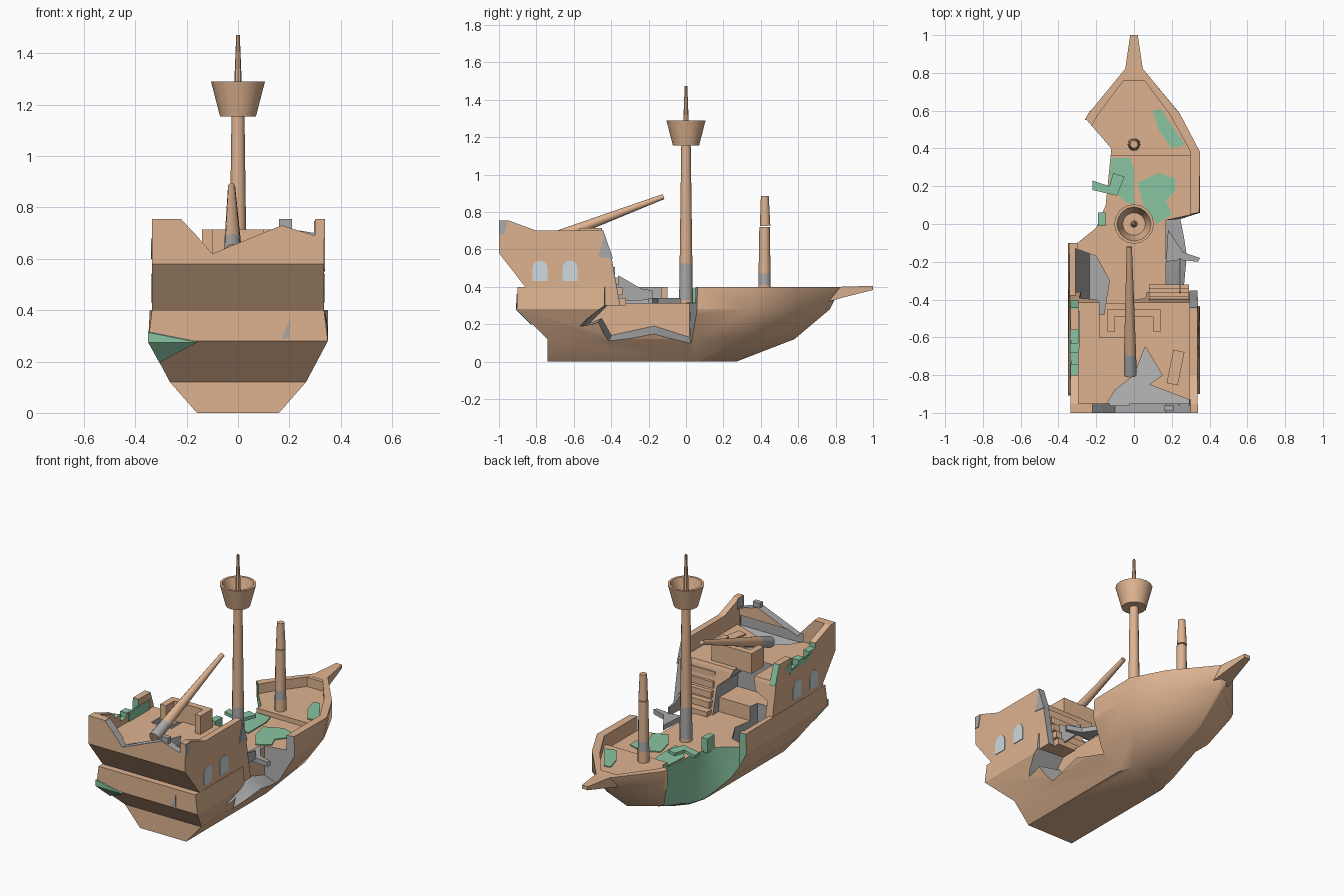
import bpy, bmesh, math
from mathutils import Vector, Matrix

if "Cube" in bpy.data.objects:
    bpy.data.objects.remove(bpy.data.objects["Cube"])

def material(name, rgb):
    m = bpy.data.materials.new(name)
    m.diffuse_color = (*rgb, 1)
    m.use_nodes = True
    m.node_tree.nodes["Principled BSDF"].inputs["Base Color"].default_value = m.diffuse_color
    return m

MATS = [material("wood", (0.73, 0.45, 0.28)), material("moss_green", (0.25, 0.56, 0.36)),
        material("weathered_grey", (0.40, 0.40, 0.41)), material("window_glass", (0.62, 0.70, 0.74))]
WOOD, MOSS, GREY, GLASS = range(4)

def finish(name, bm):
    bmesh.ops.recalc_face_normals(bm, faces=bm.faces)
    me = bpy.data.meshes.new(name)
    bm.to_mesh(me)
    bm.free()
    for m in MATS:
        me.materials.append(m)
    ob = bpy.data.objects.new(name, me)
    bpy.context.collection.objects.link(ob)
    return ob

def loft(name, rings, side=WOOD, cap=WOOD):
    """Closed skin through rings of points; side is one index or one per gap."""
    bm = bmesh.new()
    vs = [[bm.verts.new(p) for p in r] for r in rings]
    n = len(rings[0])
    for k in range(len(rings) - 1):
        for i in range(n):
            j = (i + 1) % n
            f = bm.faces.new((vs[k][i], vs[k][j], vs[k + 1][j], vs[k + 1][i]))
            f.material_index = side[k] if isinstance(side, list) else side
    for r in (vs[0], vs[-1]):
        bm.faces.new(r).material_index = cap
    return finish(name, bm)

def prism(name, poly, axis, lo, hi, side=WOOD, cap=None):
    """Extrude a flat outline along x, y or z."""
    def place(a, b, h):
        return {'x': (h, a, b), 'y': (a, h, b), 'z': (a, b, h)}[axis]
    return loft(name, [[place(a, b, h) for a, b in poly] for h in (lo, hi)],
                side, side if cap is None else cap)

def box(name, x0, x1, y0, y1, z0, z1, mat=WOOD):
    return prism(name, [(x0, y0), (x1, y0), (x1, y1), (x0, y1)], 'z', z0, z1, mat)

def pole(name, base, top, sections, seg=12, mats=WOOD):
    """Turned part along base->top; sections are (distance, radius)."""
    base, d = Vector(base), Vector(top) - Vector(base)
    rot = d.to_track_quat('Z', 'Y')
    rings = [[base + rot @ Vector((r * math.cos(i * math.tau / seg), r * math.sin(i * math.tau / seg), h))
              for i in range(seg)] for h, r in sections]
    return loft(name, rings, mats)

def carve(ob, cutters):
    for c in cutters:
        m = ob.modifiers.new("cut", 'BOOLEAN')
        m.operation, m.solver, m.object = 'DIFFERENCE', 'EXACT', c
        c.hide_render = True
    bpy.context.view_layer.update()
    dg = bpy.context.evaluated_depsgraph_get()
    me = bpy.data.meshes.new_from_object(ob.evaluated_get(dg))
    ob.modifiers.clear()
    ob.data = me
    for c in cutters:
        bpy.data.objects.remove(c)

# Hull: half outlines at keel, chine, knuckle and rail, mirrored
levels = [
    (0.00, [(.16, -.74), (.16, .05), (.13, .15), (.07, .22), (.005, .27)]),
    (0.12, [(.265, -.74), (.265, .05), (.25, .30), (.15, .48), (.005, .58)]),
    (0.28, [(.35, -.90), (.35, .05), (.35, .35), (.23, .60), (.01, .77)]),
    (0.40, [(.335, -.90), (.345, .05), (.35, .38), (.245, .58), (.04, .83)])]
hull = loft("hull", [[(x, y, z) for x, y in half] + [(-x, y, z) for x, y in reversed(half)]
                     for z, half in levels])
inner = [(.17, y, z) for y, z in [(-.52, .20), (-.45, .23), (-.40, .14), (-.17, .19), (.02, .13),
                                  (.02, .30), (.02, .60), (-.42, .60), (-.42, .30)]]
outer = [(.40, y, z) for y, z in [(-.60, .18), (-.48, .20), (-.43, .06), (-.17, .10), (.04, .03),
                                  (.07, .30), (.08, .60), (-.44, .60), (-.44, .30)]]
pit_top = [(-.31, -.13), (-.20, -.17), (-.13, -.30), (-.16, -.48), (-.31, -.48)]
carve(hull, [
    box("main_deck_well", -.30, .30, -.42, .36, .31, .6),
    prism("fore_deck_well", [(-.30, .30), (.30, .30), (.30, .38), (.19, .58), (.04, .78),
                             (-.04, .78), (-.19, .58), (-.30, .38)], 'z', .34, .6),
    prism("left_breach", [(-.6, -.10), (-.30, -.10), (-.20, -.02), (-.15, .10), (-.12, .40),
                          (-.25, .55), (-.6, .58)], 'z', -.1, .62, MOSS),
    loft("right_breach", [inner, outer], GREY, WOOD),
    loft("left_deck_pit", [[(x * .6 - .05, y, .14) for x, y in pit_top],
                           [(x, y, .29) for x, y in pit_top], [(x, y, .58) for x, y in pit_top]],
         GREY, GREY)])

# Bowsprit
loft("bowsprit", [[(-w, y, a), (w, y, a), (w, y, b), (-w, y, b)]
                  for y, w, a, b in [(.76, .055, .32, .398), (.83, .045, .34, .40), (1.0, .02, .383, .405)]])

# Stern castle: side profile, carved deck, notched stern rail and cavities
castle = prism("stern_castle", [(-.845, .38), (-1, .58), (-1, .755), (-.95, .755), (-.80, .70), (-.45, .70),
                                (-.41, .58), (-.36, .30), (-.60, .30)], 'x', -.335, .335)
deck_hole = [(-.15, -.96), (-.10, -.88), (0, -.80), (.06, -.65), (.15, -.80), (.08, -.85),
             (.29, -.93), (.29, -.96)]
carve(castle, [
    box("castle_deck_well", -.295, .295, -.95, -.3, .60, .9),
    prism("stern_notch", [(-.22, .8), (-.22, .752), (-.17, .70), (-.10, .62), (.17, .73), (.30, .69), (.30, .8)],
          'y', -1.1, -.93, GREY),
    loft("deck_pit", [[(x, y, .585 + (y + .96) * -.3) for x, y in deck_hole],
                      [(x, y, .65) for x, y in deck_hole]], GREY, GREY),
    prism("front_cavity", [(-.28, .28), (-.29, .48), (-.20, .52), (-.17, .65), (-.06, .65), (-.02, .55),
                           (.06, .48), (.07, .28)], 'y', -.60, -.3, GREY),
    prism("left_rail_gap", [(-.80, .8), (-.80, .67), (-.74, .67), (-.74, .63), (-.68, .63), (-.68, .66),
                            (-.63, .66), (-.63, .62), (-.56, .62), (-.56, .8)], 'x', -.5, -.28, MOSS)])

# Arched side windows
arch = [(-.04, .43), (.04, .43)] + [(.04 * math.cos(a), .50 + .04 * math.sin(a))
                                    for a in [i * math.pi / 6 for i in range(7)]]
for s in (-1, 1):
    for y in (-.78, -.62):
        prism("window", [(y + a, z) for a, z in arch], 'x', s * .333, s * .339, GLASS)

# Castle front rail, stairs and loose deck plank
for s in (-1, 1):
    box("rail_post", s * .10, s * .14, -.57, -.45, .59, .715)
box("front_rail", -.14, .14, -.49, -.45, .59, .715)
for i in range(5):
    box("stair_step", .08, .29, -.46, -.40 + i * .02, .52 - i * .055, .56 - i * .055)
loose = box("loose_plank", -.03, .03, -.09, .09, 0, .008)
loose.matrix_world = Matrix.Translation((.22, -.76, .60)) @ Matrix.Rotation(-.2, 4, 'Z')

# Main mast with grey band, crow's nest and top pole
pole("main_mast", (0, 0, .28), (0, 0, 1.2),
     [(0, .037), (.05, .037), (.245, .034), (.90, .025)], mats=[WOOD, GREY, WOOD])
pole("lookout_basket", (0, 0, 1.155), (0, 0, 2),
     [(0, .07), (.135, .105), (.135, .09), (.03, .06)], seg=16)
pole("top_pole", (0, 0, 1.15), (0, 0, 2), [(0, .02), (.322, .007)], seg=8)

# Snapped fore mast
pole("fore_mast", (0, .42, .33), (0, .42, 1),
     [(0, .034), (.08, .033), (.14, .032), (.39, .028)], mats=[WOOD, GREY, WOOD])
pole("fore_mast_top", (0, .423, .726), (0, .42, 1), [(0, .028), (.16, .021)])

# Fallen mast lying on the castle
pole("fallen_mast", (-.02, -.80, .625), (-.025, -.12, .882),
     [(0, .034), (.12, .032), (.727, .014)], mats=[GREY, WOOD])

# Moss patches on the decks
prism("moss_patch", [(.05, .10), (.12, .0), (.20, .05), (.17, .12), (.22, .18), (.22, .24), (.13, .27),
                     (.02, .22)], 'z', .308, .316, MOSS)
prism("moss_patch", [(-.12, .35), (-.02, .35), (0, .28), (0, .10), (-.05, .12), (-.13, .2)],
      'z', .308, .317, MOSS)
prism("moss_patch", [(.10, .60), (.14, .61), (.27, .42), (.20, .40), (.13, .50)], 'z', .338, .346, MOSS)
prism("moss_plank", [(-.22, .18), (-.22, .23), (-.13, .20), (-.11, .27), (-.05, .25), (-.09, .15)],
      'z', .34, .36, MOSS)
box("moss_stub", -.19, -.15, -.01, .06, .30, .39, MOSS)

# Moss on the left stern corner, above and below the knuckle
for tri in ([(-.35, -.90, .318), (-.16, -.90, .28), (-.35, -.90, .28)],
            [(-.35, -.90, .28), (-.16, -.90, .28), (-.306, -.82, .20)]):
    loft("stern_moss", [[(x, y - .003, z - .002) for x, y, z in tri],
                        [(x, y - .008, z - .005) for x, y, z in tri]], MOSS, MOSS)

# Moss on the left castle rail: inside, outside and front end
box("rail_moss_inside", -.297, -.289, -.66, -.46, .595, .66, MOSS)
prism("rail_moss_outside", [(-.76, .66), (-.70, .61), (-.62, .63), (-.55, .60), (-.50, .65), (-.56, .68),
                            (-.56, .62), (-.63, .62), (-.63, .66), (-.68, .66), (-.68, .63), (-.74, .63)],
      'x', -.339, -.332, MOSS)
prism("rail_moss_end", [(-.45, .70), (-.41, .58), (-.403, .58), (-.443, .70)], 'x', -.335, -.295, MOSS)

# Broken grey planking around the right breach and castle
prism("broken_planking", [(-.42, .32), (-.36, .46), (-.24, .39), (-.18, .38), (-.18, .33)],
      'x', .24, .25, GREY)
prism("broken_rail", [(.18, -.03), (.26, -.15), (.35, -.18), (.34, -.20), (.24, -.19), (.17, -.20)],
      'z', .31, .34, GREY)
prism("broken_wall_end", [(-.45, .70), (-.41, .58), (-.36, .30), (-.352, .30), (-.402, .58), (-.442, .70)],
      'x', .295, .335, GREY)
prism("torn_board", [(-.47, .56), (-.435, .68), (-.39, .55)], 'x', .330, .339, GREY)
prism("torn_stern_board", [(-1, .68), (-1, .755), (-.955, .755), (-.97, .68)], 'x', .330, .339, GREY)
box("stern_stub", .16, .21, -.99, -.96, .69, .755, GREY)
prism("stern_board", [(.22, .69), (.335, .69), (.335, .75), (.30, .75), (.30, .70), (.24, .71)],
      'y', -.96, -.952, GREY)
prism("stern_crack", [(.17, .29), (.20, .29), (.20, .36)], 'y', -.905, -.898, GREY)

# Soft shading on the rounded parts and the hull planking
bpy.ops.object.select_all(action='DESELECT')
for ob in bpy.context.collection.objects:
    if any(k in ob.name for k in ("mast", "pole", "basket", "hull")):
        ob.select_set(True)
        bpy.context.view_layer.objects.active = ob
bpy.ops.object.shade_smooth_by_angle(angle=math.radians(32))
